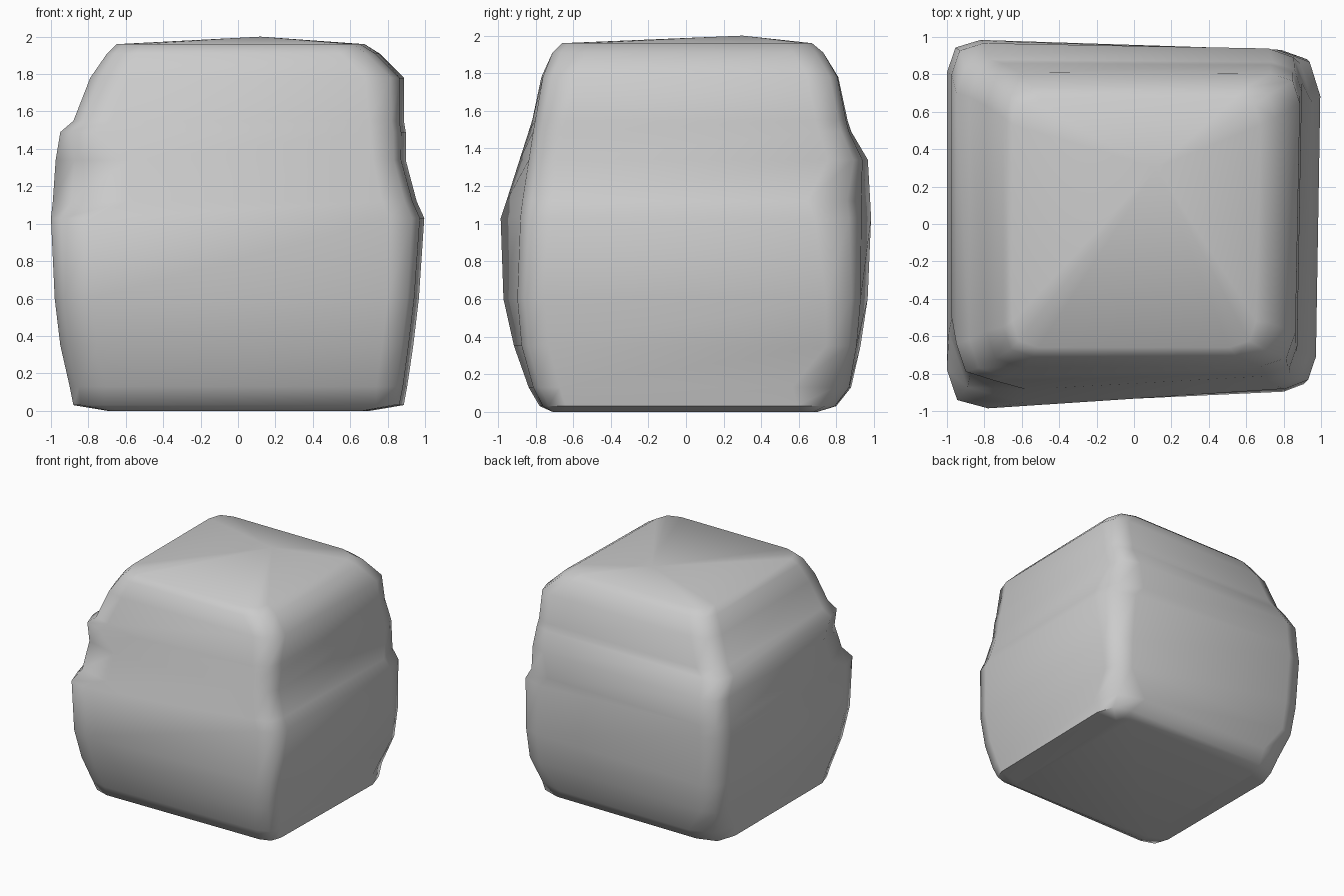
import bpy, bmesh, math
from mathutils import Vector

if "Cube" in bpy.data.objects:
    bpy.data.objects.remove(bpy.data.objects["Cube"])

# Stacked sections: z, left, right, front, back, front skew,
# then corner cuts: front-left, front-right, back-right, back-left
SECTIONS = [
    (0.00, -.70, .68, -.71, .70, .00, .06, .06, .08, .06),
    (0.03, -.88, .86, -.78, .80, .02, .16, .12, .20, .22),
    (0.13, -.90, .88, -.84, .88, .03, .20, .14, .30, .26),
    (0.35, -.95, .91, -.92, .93, .05, .20, .14, .16, .16),
    (0.60, -.98, .94, -.98, .97, .09, .20, .14, .18, .18),
    (1.03, -1.0, .97, -1.0, .99, .13, .22, .16, .24, .18),
    (1.12, -.99, .93, -.98, .985, .12, .40, .16, .28, .18),
    (1.34, -.975, .87, -.90, .97, .07, .40, .15, .18, .17),
    (1.49, -.95, .87, -.84, .88, .03, .20, .16, .16, .18),
    (1.55, -.88, .86, -.82, .86, .02, .20, .16, .16, .18),
    (1.78, -.79, .86, -.77, .81, .01, .20, .18, .16, .18),
    (1.91, -.70, .73, -.71, .73, .00, .16, .18, .16, .16),
    (1.96, -.65, .65, -.66, .67, .00, .14, .14, .14, .14),
]


def section_points(z, left, right, front, back, skew, *cuts):
    """Skewed rectangle with every corner rounded by three points."""
    corners = [Vector(p) for p in ((left, front, z), (right, front + skew, z),
                                   (right + .03, back - skew * .5, z), (left, back, z))]
    points = []
    for i, (corner, cut) in enumerate(zip(corners, cuts)):
        a = corner + (corners[i - 1] - corner).normalized() * cut
        b = corner + (corners[(i + 1) % 4] - corner).normalized() * cut
        points += [a, a * .25 + corner * .5 + b * .25, b]
    return points


# Boulder body
bm = bmesh.new()
rings = [[bm.verts.new(p) for p in section_points(*s)] for s in SECTIONS]
for low, high in zip(rings, rings[1:]):
    for i in range(len(low)):
        j = (i + 1) % len(low)
        bm.faces.new((low[i], low[j], high[j], high[i]))
bm.faces.new(rings[0][::-1])

# Slightly domed top
peak = bm.verts.new((.12, .3, 2.0))
top = rings[-1]
for i in range(len(top)):
    bm.faces.new((top[i], top[(i + 1) % len(top)], peak))
bmesh.ops.recalc_face_normals(bm, faces=bm.faces)

mesh = bpy.data.meshes.new("boulder")
bm.to_mesh(mesh)
bm.free()
boulder = bpy.data.objects.new("boulder", mesh)
bpy.context.collection.objects.link(boulder)
bpy.context.view_layer.objects.active = boulder
boulder.select_set(True)
bpy.ops.object.shade_smooth_by_angle(angle=math.radians(55))
